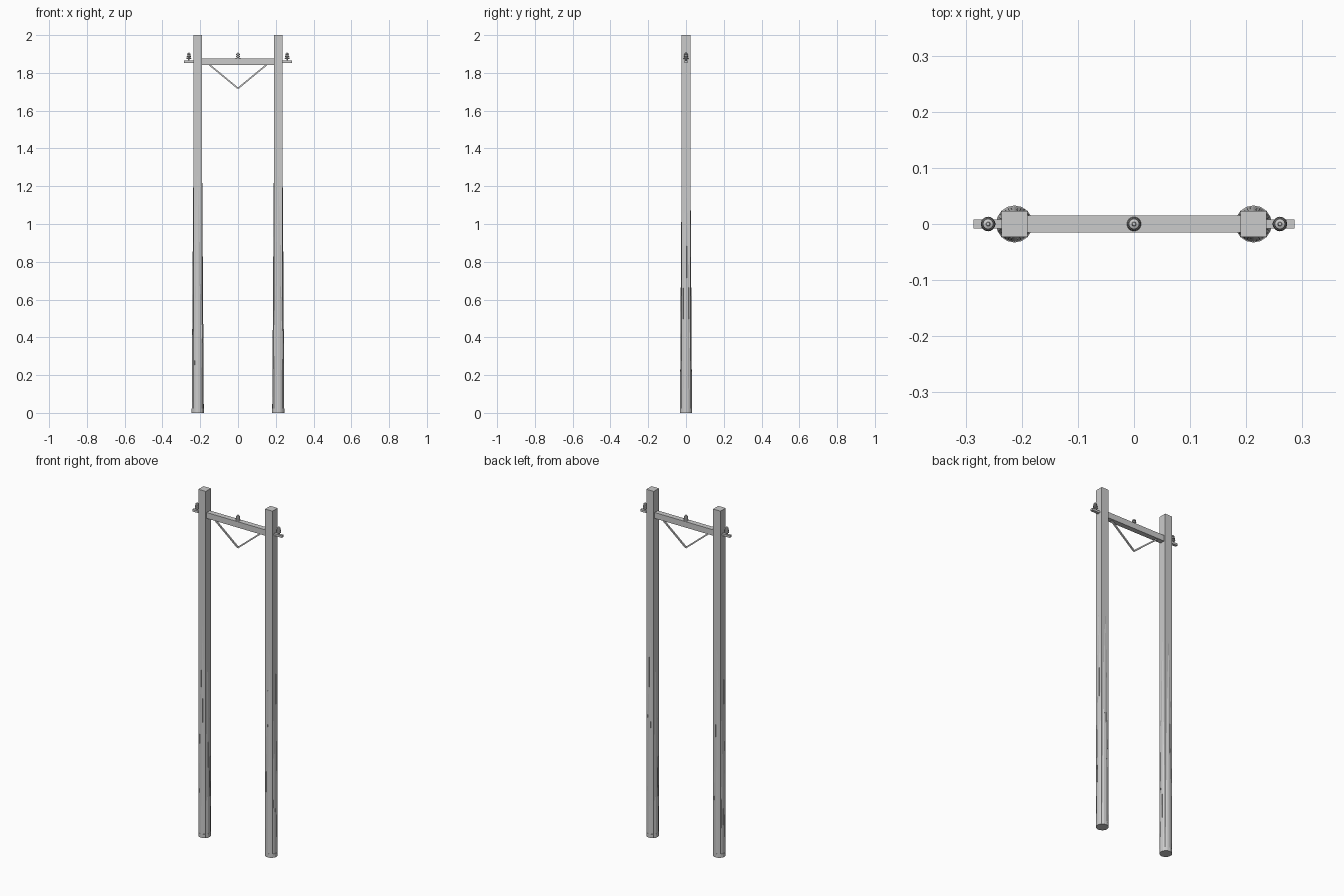
import bpy, math, random
from mathutils import Vector

if "Cube" in bpy.data.objects:
    bpy.data.objects.remove(bpy.data.objects["Cube"])

random.seed(4)


def box(name, center, size):
    bpy.ops.mesh.primitive_cube_add(size=1, location=center)
    o = bpy.context.object
    o.name = name
    o.scale = size
    bpy.ops.object.transform_apply(location=False, rotation=False, scale=True)
    return o


def bar(name, a, b, w, d):
    # square bar running from a to b
    a, b = Vector(a), Vector(b)
    o = box(name, (a + b) / 2, (w, d, (b - a).length))
    o.rotation_euler = (b - a).to_track_quat('Z', 'Y').to_euler()
    return o


def lathe(name, profile, loc, n=16):
    # closed solid turned from (radius, height) points
    verts, faces = [], []
    for r, z in profile:
        for i in range(n):
            t = 2 * math.pi * i / n
            verts.append((r * math.cos(t), r * math.sin(t), z))
    for k in range(len(profile) - 1):
        for i in range(n):
            j = (i + 1) % n
            faces.append((k*n + i, k*n + j, (k+1)*n + j, (k+1)*n + i))
    faces.append(tuple(reversed(range(n))))
    faces.append(tuple((len(profile) - 1) * n + i for i in range(n)))
    me = bpy.data.meshes.new(name)
    me.from_pydata(verts, [], faces)
    o = bpy.data.objects.new(name, me)
    o.location = loc
    bpy.context.collection.objects.link(o)
    return o


PX = 0.213          # pole offset
R0, R1 = 0.032, 0.0185


def radius(z):
    return R0 + (R1 - R0) * z / 2


insulator = [(0.004, 0), (0.004, 0.010), (0.013, 0.012), (0.012, 0.017), (0.006, 0.019),
             (0.006, 0.021), (0.012, 0.023), (0.011, 0.028), (0.006, 0.030),
             (0.006, 0.032), (0.010, 0.034), (0.009, 0.039), (0.004, 0.041), (0.003, 0.045)]

for s, side in ((-1, "left"), (1, "right")):
    # square post with a tapered round trunk swelling out of its lower part
    box(f"{side}_post", (s * PX, 0, 1.0), (0.047, 0.047, 2.0))
    lathe(f"{side}_trunk", [(0.033, 0), (0.033, 0.022), (radius(0.022), 0.022), (R1, 1.99)],
          (s * PX, 0, 0))
    # thin raised wood grain strips following the taper
    for i in range(16):
        t = 2 * math.pi * (i + 0.5) / 16
        z0 = random.uniform(0.03, 0.75)
        z1 = z0 + random.uniform(0.15, 0.45)
        c, n = math.cos(t), math.sin(t)
        bar(f"{side}_grain", (s * PX + c * radius(z0) * 0.975, n * radius(z0) * 0.975, z0),
            (s * PX + c * radius(z1) * 0.975, n * radius(z1) * 0.975, z1), 0.0025, 0.0025)
    # outer arm stub and insulator
    box(f"{side}_arm_stub", (s * 0.254, 0, 1.859), (0.064, 0.016, 0.012))
    lathe(f"{side}_insulator", insulator, (s * 0.26, 0, 1.863))
    # diagonal brace
    bar(f"{side}_brace", (s * 0.155, 0, 1.846), (0, 0, 1.718), 0.008, 0.008)

# cross arm between the poles
box("cross_arm", (0, 0, 1.858), (0.40, 0.030, 0.034))
lathe("centre_insulator", insulator, (0, 0, 1.862))
